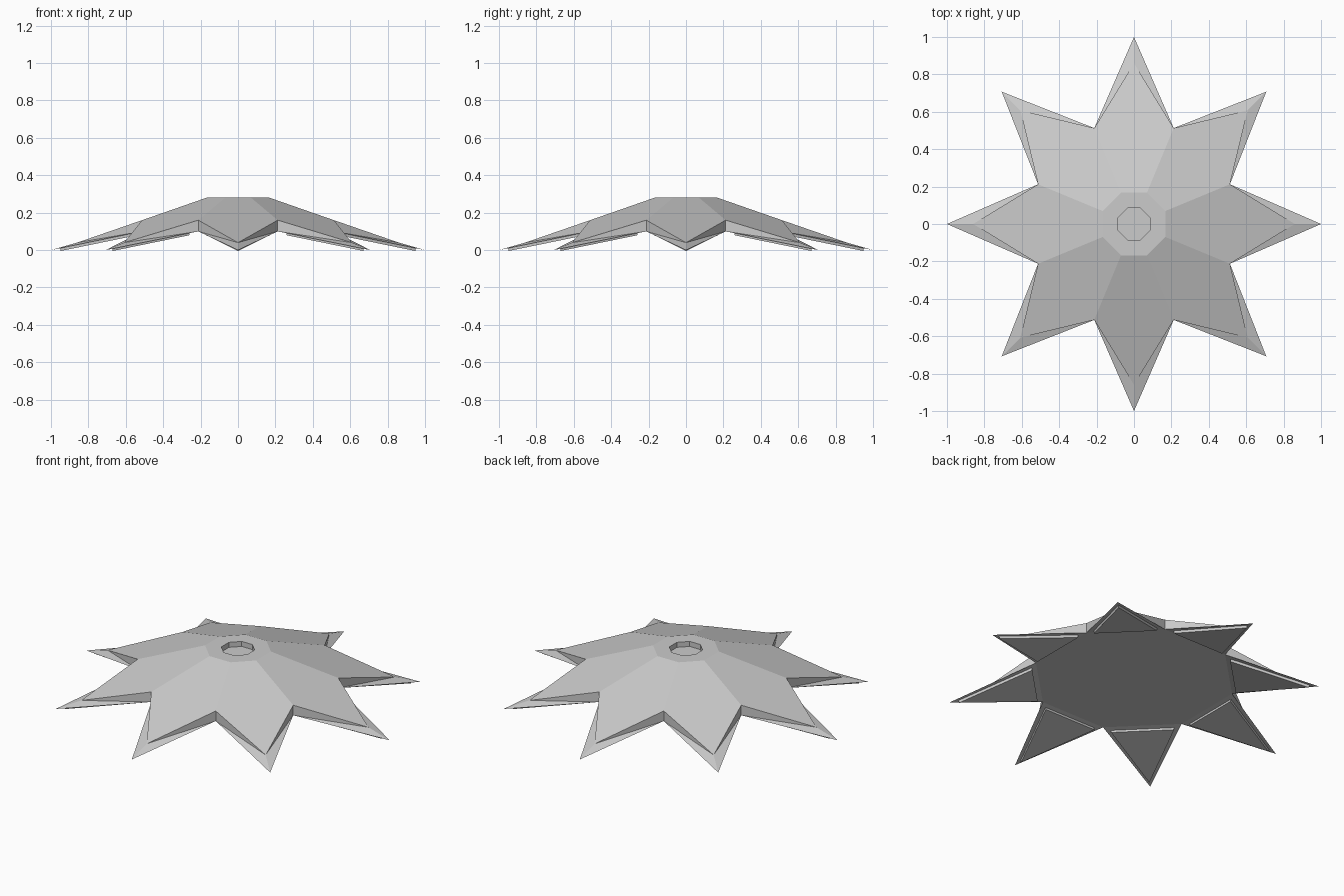
import bpy
import bmesh
from math import pi, cos, sin
from mathutils import Vector

POINTS = 8
STEP = 2 * pi / POINTS

cube = bpy.data.objects.get("Cube")
if cube:
    bpy.data.objects.remove(cube)

grey = bpy.data.materials.new("plain_grey")
grey.use_nodes = True
colour = (0.6, 0.6, 0.6, 1)
grey.diffuse_color = colour
grey.node_tree.nodes["Principled BSDF"].inputs["Base Color"].default_value = colour


def ring(bm, radius, z, offset):
    """Eight vertices around the axis, turned by a fraction of a step."""
    return [bm.verts.new((radius * cos((i + offset) * STEP),
                          radius * sin((i + offset) * STEP), z))
            for i in range(POINTS)]


bm = bmesh.new()
hub = ring(bm, 0.182, 0.28, 0.5)
valley_top = ring(bm, 0.555, 0.16, 0.5)
valley_low = ring(bm, 0.555, 0.10, 0.5)
ridge_tip = ring(bm, 0.86, 0.04, 0)
tip = ring(bm, 1.0, 0.0, 0)

# Hub top and flat underside
hub_top = bm.faces.new(hub)
bm.faces.new(valley_low[::-1])

# Eight arms: sloping top, upright flanks, low tip facets and underside
undersides = []
for i in range(POINTS):
    j = i - 1
    bm.faces.new((hub[j], valley_top[j], ridge_tip[i], valley_top[i], hub[i]))
    bm.faces.new((valley_top[j], valley_low[j], ridge_tip[i]))
    bm.faces.new((valley_top[i], ridge_tip[i], valley_low[i]))
    bm.faces.new((valley_low[j], tip[i], ridge_tip[i]))
    bm.faces.new((valley_low[i], ridge_tip[i], tip[i]))
    undersides.append(bm.faces.new((valley_low[j], valley_low[i], tip[i])))
bmesh.ops.recalc_face_normals(bm, faces=bm.faces[:])

# Shallow octagonal socket in the hub
bmesh.ops.inset_region(bm, faces=[hub_top], thickness=0.09)
socket = bmesh.ops.extrude_discrete_faces(bm, faces=[hub_top])["faces"][0]
bmesh.ops.translate(bm, verts=socket.verts[:], vec=Vector((0, 0, -0.03)))

# Raised triangular pad under each arm
bmesh.ops.inset_individual(bm, faces=undersides, thickness=0.05)
for pad in bmesh.ops.extrude_discrete_faces(bm, faces=undersides)["faces"]:
    pad.normal_update()
    bmesh.ops.translate(bm, verts=pad.verts[:], vec=pad.normal * 0.015)

mesh = bpy.data.meshes.new("eight_point_star")
bm.to_mesh(mesh)
bm.free()
mesh.materials.append(grey)
star = bpy.data.objects.new("eight_point_star", mesh)
bpy.context.collection.objects.link(star)
